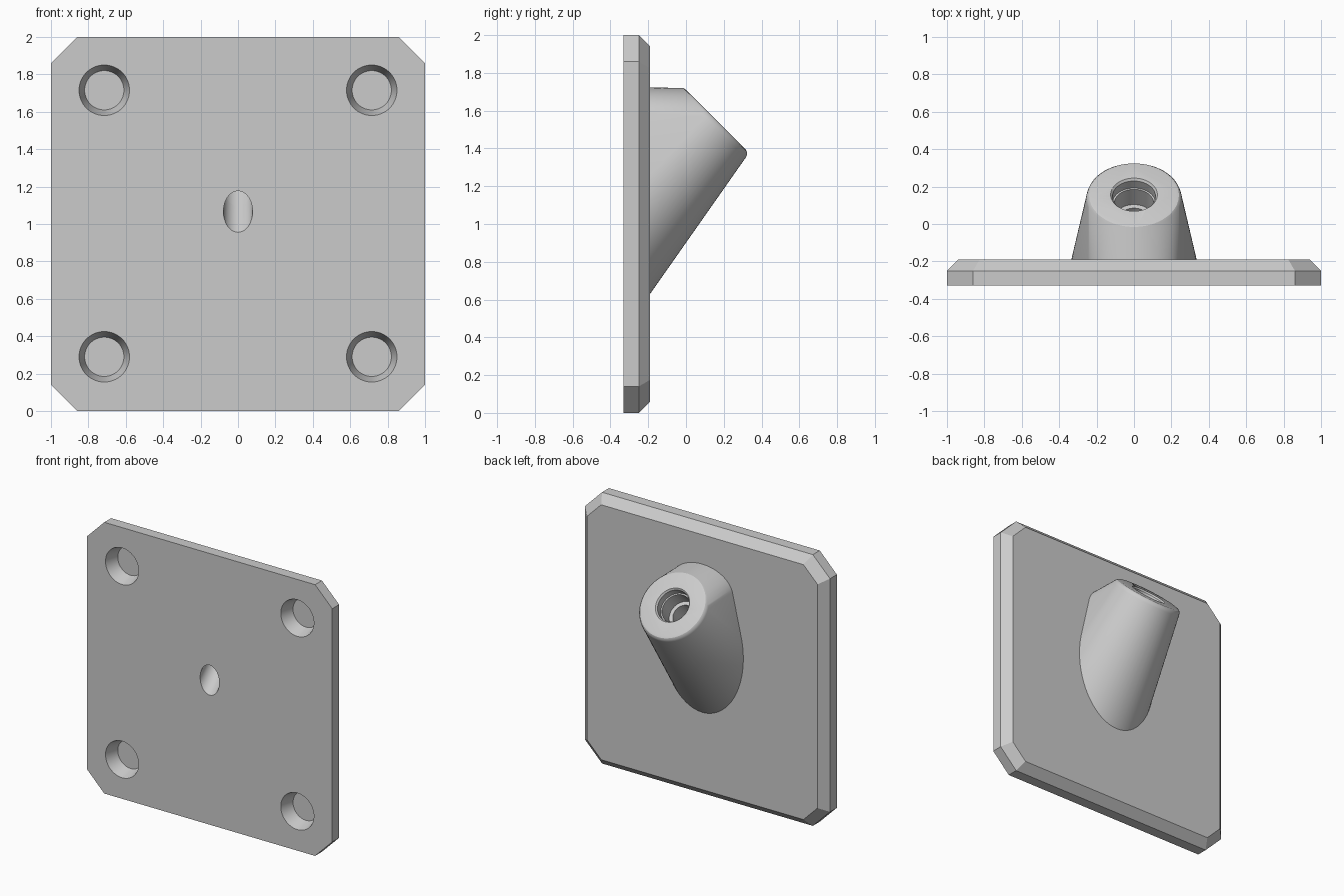
import bpy, bmesh
from math import sin, cos, pi, radians
from mathutils import Matrix, Vector

if "Cube" in bpy.data.objects:
    bpy.data.objects.remove(bpy.data.objects["Cube"])

grey = bpy.data.materials.new("plain grey")
grey.use_nodes = True
grey.diffuse_color = (0.6, 0.6, 0.6, 1)
grey.node_tree.nodes["Principled BSDF"].inputs["Base Color"].default_value = (0.6, 0.6, 0.6, 1)

SEG = 64
FRONT, SHOULDER, BACK = -0.33, -0.25, -0.19
TIP = Vector((0, 0.157, 1.553))
TILT = Matrix.Translation(TIP) @ Matrix.Rotation(radians(-45), 4, 'X')  # local z = out of the tip


def make(name, bm):
    bmesh.ops.recalc_face_normals(bm, faces=bm.faces)
    mesh = bpy.data.meshes.new(name)
    bm.to_mesh(mesh)
    bm.free()
    mesh.materials.append(grey)
    ob = bpy.data.objects.new(name, mesh)
    bpy.context.collection.objects.link(ob)
    return ob


def ring(rx, ry, z=0):
    return [Vector((rx * cos(2 * pi * i / SEG), ry * sin(2 * pi * i / SEG), z)) for i in range(SEG)]


def loft(name, loops):
    """Capped skin through loops with equal point counts."""
    bm = bmesh.new()
    rows = [[bm.verts.new(p) for p in loop] for loop in loops]
    for a, b in zip(rows, rows[1:]):
        for i in range(len(a)):
            j = (i + 1) % len(a)
            bm.faces.new((a[i], a[j], b[j], b[i]))
    bm.faces.new(rows[0])
    bm.faces.new(rows[-1])
    return make(name, bm)


def lathe(name, profile, matrix):
    return loft(name, [[matrix @ p for p in ring(r, r, z)] for r, z in profile])


def octagon(half, cut, y):
    a, b = half, half - cut
    pts = [(a, -b), (a, b), (b, a), (-b, a), (-a, b), (-a, -b), (-b, -a), (b, -a)]
    return [Vector((x, y, z + 1)) for x, z in pts]


def cut(ob, cutter):
    mod = ob.modifiers.new("cut", 'BOOLEAN')
    mod.operation, mod.solver, mod.object = 'DIFFERENCE', 'EXACT', cutter
    bpy.context.view_layer.objects.active = ob
    bpy.ops.object.modifier_apply(modifier=mod.name)


# Plate with cut corners and a chamfered back rim
plate = loft("mounting_plate", [octagon(1, 0.14, FRONT), octagon(1, 0.14, SHOULDER),
                                octagon(0.94, 0.115, BACK)])

# Tilted boss: hull of the rounded tip and its spread foot on the plate
bm = bmesh.new()
for r, z in ((0.225, 0), (0.24, -0.004), (0.25, -0.014), (0.255, -0.03)):
    for p in ring(r, r, z):
        bm.verts.new(TILT @ p)
for rx, rz, z in ((0.335, 0.485, 1.115), (0.25, 0.173, 1.55)):
    for p in ring(rx, rz):
        bm.verts.new((p.x, BACK, p.y + z))
hull = bmesh.ops.convex_hull(bm, input=bm.verts)
spare = {g for g in hull["geom_interior"] + hull["geom_unused"] if isinstance(g, bmesh.types.BMVert)}
bmesh.ops.delete(bm, geom=list(spare), context='VERTS')
bmesh.ops.dissolve_limit(bm, angle_limit=0.002, verts=bm.verts, edges=bm.edges)
boss = make("tilted_boss", bm)

# Stepped bore through boss and plate
bore = lathe("bore_cutter", [(0.145, 0.02), (0.125, 0), (0.115, -0.012), (0.115, -0.065),
                             (0.105, -0.065), (0.105, -0.18), (0.078, -0.18), (0.078, -0.9)], TILT)
cut(boss, bore)
cut(plate, bore)
bpy.data.objects.remove(bore)

# Four tapered blind holes in the front
for x in (-0.715, 0.715):
    for z in (0.29, 1.715):
        place = Matrix.Translation((x, FRONT, z)) @ Matrix.Rotation(radians(-90), 4, 'X')
        hole = lathe("hole_cutter", [(0.141, -0.02), (0.135, 0), (0.105, 0.1)], place)
        cut(plate, hole)
        bpy.data.objects.remove(hole)

# Smooth round surfaces, keep sharp edges
bpy.ops.object.select_all(action='DESELECT')
for ob in (plate, boss):
    ob.select_set(True)
bpy.context.view_layer.objects.active = plate
bpy.ops.object.shade_smooth_by_angle(angle=radians(28))
